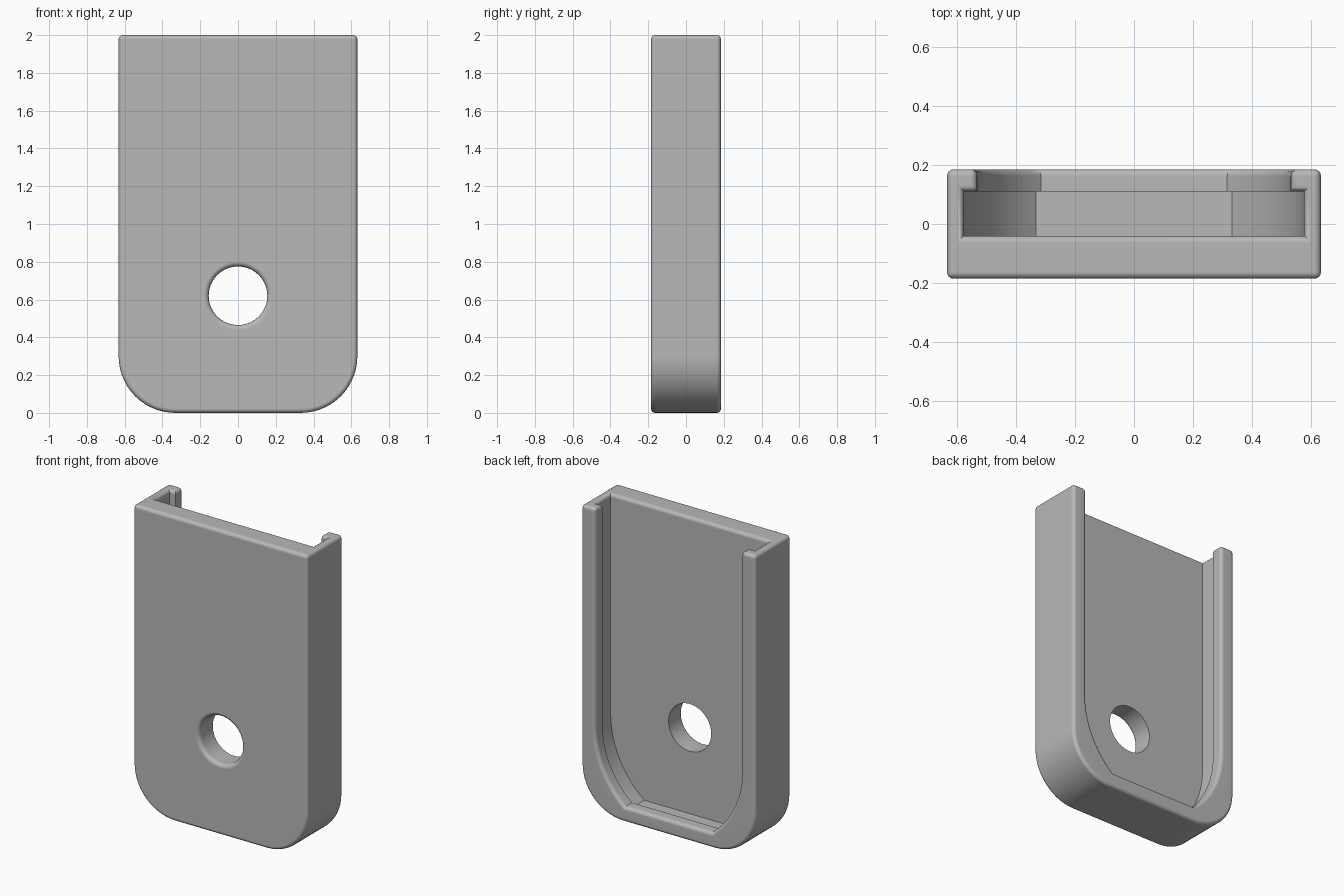
import bpy, bmesh, math

if "Cube" in bpy.data.objects:
    bpy.data.objects.remove(bpy.data.objects["Cube"])

HALF_DEPTH, HEIGHT = 0.185, 2.0
PLATE_BACK, LIP_FRONT = -0.04, 0.11
FILLET, ARC_STEPS = 0.026, 14
HOLE_Z, HOLE_R = 0.62, 0.155

grey = bpy.data.materials.new("plain grey")
grey.use_nodes = True
grey.diffuse_color = (0.48, 0.48, 0.48, 1)
grey.node_tree.nodes["Principled BSDF"].inputs["Base Color"].default_value = grey.diffuse_color


def make_object(name, bm):
    bmesh.ops.recalc_face_normals(bm, faces=bm.faces[:])
    mesh = bpy.data.meshes.new(name)
    bm.to_mesh(mesh)
    bm.free()
    mesh.materials.append(grey)
    obj = bpy.data.objects.new(name, mesh)
    bpy.context.collection.objects.link(obj)
    return obj


def u_path(half_width, floor, radius, centre_z):
    """Open U outline: straight sides, arcs down to a flat floor."""
    sweep = math.asin(min(1, (centre_z - floor) / radius))
    cx = half_width - radius
    side = [(half_width, HEIGHT)]
    for i in range(ARC_STEPS + 1):
        a = sweep * i / ARC_STEPS
        side.append((cx + radius * math.cos(a), centre_z - radius * math.sin(a)))
    return side + [(-x, z) for x, z in reversed(side)]


# Outline rings, from the front face around the lip to the cavity floor
outer = u_path(0.632, 0, 0.3, 0.3)
lip = u_path(0.53, 0.1, 0.6, 0.56)
cavity = u_path(0.575, 0.055, 0.645, 0.56)
layers = [(outer, -HALF_DEPTH), (outer, HALF_DEPTH), (lip, HALF_DEPTH),
          (lip, LIP_FRONT), (cavity, LIP_FRONT), (cavity, PLATE_BACK)]

bm = bmesh.new()
rings = [[bm.verts.new((x, y, z)) for x, z in path] for path, y in layers]
for a, b in zip(rings, rings[1:]):
    for i in range(len(a) - 1):
        bm.faces.new((a[i], a[i + 1], b[i + 1], b[i]))
bm.faces.new(rings[0])
bm.faces.new(rings[-1])
top = bm.faces.new([r[0] for r in rings] + [r[-1] for r in reversed(rings)])

# Round the outer rims, the lip's back edge and the open top
rounded = set(top.edges)
for ring in rings[:3]:
    for a, b in zip(ring, ring[1:]):
        rounded.add(bm.edges.get((a, b)))
bmesh.ops.recalc_face_normals(bm, faces=bm.faces[:])
bmesh.ops.bevel(bm, geom=list(rounded), offset=FILLET, offset_type='OFFSET',
                segments=4, profile=0.5, affect='EDGES', clamp_overlap=True)
holder = make_object("holder_shell", bm)

# Round hole cutter, flared at the front to leave a soft rim
profile = [(HOLE_R + FILLET, -0.3)]
for i in range(6):
    a = math.pi / 2 * i / 5
    profile.append((HOLE_R + FILLET * (1 - math.sin(a)),
                    -HALF_DEPTH + FILLET * (1 - math.cos(a))))
profile.append((HOLE_R, 0.05))
bm = bmesh.new()
SIDES = 64
circles = []
for r, y in profile:
    angles = [2 * math.pi * i / SIDES for i in range(SIDES)]
    circles.append([bm.verts.new((r * math.cos(t), y, HOLE_Z + r * math.sin(t))) for t in angles])
for a, b in zip(circles, circles[1:]):
    for i in range(SIDES):
        j = (i + 1) % SIDES
        bm.faces.new((a[i], a[j], b[j], b[i]))
bm.faces.new(circles[0])
bm.faces.new(circles[-1])
cutter = make_object("hole_cutter", bm)
cutter.hide_render = True

cut = holder.modifiers.new("hole", 'BOOLEAN')
cut.operation = 'DIFFERENCE'
cut.solver = 'EXACT'
cut.object = cutter

bpy.ops.object.select_all(action='DESELECT')
holder.select_set(True)
bpy.context.view_layer.objects.active = holder
bpy.ops.object.modifier_apply(modifier=cut.name)
bpy.data.objects.remove(cutter)

# Smooth shading with crisp inner edges
bpy.ops.object.shade_smooth_by_angle(angle=math.radians(32))
normals = holder.modifiers.new("flat_face_normals", 'WEIGHTED_NORMAL')
normals.keep_sharp = True
